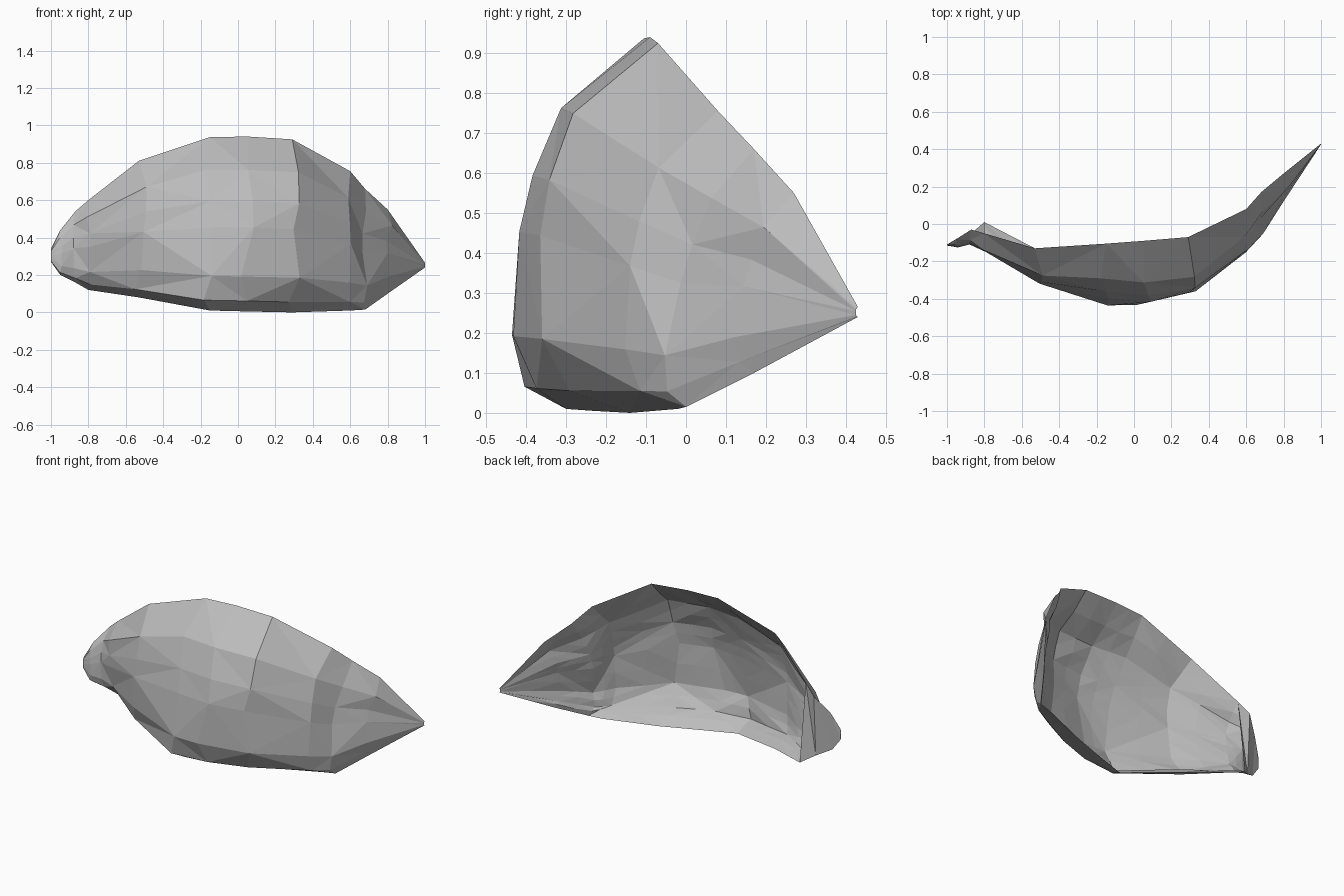
import bpy, bmesh, random
from mathutils import Vector

random.seed(4)
cube = bpy.data.objects.get("Cube")
if cube:
    bpy.data.objects.remove(cube, do_unlink=True)

# Single grey colour
grey = bpy.data.materials.new("stone_grey")
grey.use_nodes = True
color = (0.5, 0.5, 0.5, 1)
grey.diffuse_color = color
bsdf = grey.node_tree.nodes["Principled BSDF"]
bsdf.inputs["Base Color"].default_value = color
bsdf.inputs["Roughness"].default_value = 0.8

# Stations from beak to tip: x, lower rim y z, upper rim y z, foremost y
STATIONS = [
    (-1, -.11, .27, -.11, .34, -.115),
    (-.95, -.1, .2, -.08, .44, -.125),
    (-.87, -.05, .16, -.03, .54, -.11),
    (-.8, .01, .12, -.05, .6, -.13),
    (-.53, -.13, .08, -.13, .81, -.31),
    (-.15, -.3, .01, -.105, .937, -.425),
    (.05, -.23, .005, -.09, .94, -.43),
    (.29, -.14, 0, -.07, .925, -.365),
    (.6, -.02, .01, .08, .755, -.15),
    (.68, 0, .015, .17, .66, -.04),
    (.8, .17, .1, .27, .55, .13),
    (1, .43, .24, .43, .265, .425),
]
# Cross-section from lower to upper rim: height share, bulge share
SECTION = [(0, 0), (.06, .63), (.2, .95), (.48, 1.05), (.63, 1), (.81, .81), (1, 0)]


def section_points(i):
    x, yb, zb, yt, zt, yf = STATIONS[i]
    depth = yb + .3 * (yt - yb) - yf
    inner = 0 < i < len(STATIONS) - 1
    gap = min(x - STATIONS[i - 1][0], STATIONS[i + 1][0] - x) if inner else 0
    points = []
    for h, bulge in SECTION:
        shift = random.uniform(-.2, .2) * gap if 0 < h < 1 else 0
        points.append(Vector((x + shift, yb + (yt - yb) * h - depth * bulge,
                              zb + (zt - zb) * h)))
    return points


GRID = [section_points(i) for i in range(len(STATIONS))]


def skin():
    """Faceted curved skin with alternating diagonals, facing the front."""
    bm = bmesh.new()
    rows = [[bm.verts.new(p) for p in col] for col in GRID]
    for i in range(len(rows) - 1):
        for j in range(len(SECTION) - 1):
            a, b = rows[i][j], rows[i + 1][j]
            c, d = rows[i + 1][j + 1], rows[i][j + 1]
            pair = ((a, b, c), (a, c, d)) if (i + j) % 2 else ((a, b, d), (b, c, d))
            for tri in pair:
                bm.faces.new(tri)
    bm.normal_update()
    return bm


def finish(bm, name):
    mesh = bpy.data.meshes.new(name)
    bm.to_mesh(mesh)
    bm.free()
    mesh.materials.append(grey)
    obj = bpy.data.objects.new(name, mesh)
    bpy.context.collection.objects.link(obj)
    return obj


# Coarse convex outside
finish(skin(), "outer_shell")

# Finer hollow inside, meeting the outside along the rim and thinning at the ends
bm = skin()
bmesh.ops.subdivide_edges(bm, edges=bm.edges[:], cuts=1, use_grid_fill=True)
bmesh.ops.triangulate(bm, faces=bm.faces[:])
bm.normal_update()
moves = [(v, -v.normal * random.uniform(.014, .022) * min(1, 3 * (1 - abs(v.co.x))))
         for v in bm.verts if not v.is_boundary]
for v, move in moves:
    v.co += move
bmesh.ops.reverse_faces(bm, faces=bm.faces[:])
finish(bm, "inner_shell")

# Wall closing the back of the narrow beak
bm = bmesh.new()
ends = [(bm.verts.new(col[0]), bm.verts.new(col[-1])) for col in GRID[:4]]
for (b1, t1), (b2, t2) in zip(ends, ends[1:]):
    bm.faces.new((b1, t1, t2))
    bm.faces.new((b1, t2, b2))
finish(bm, "beak_wall")
